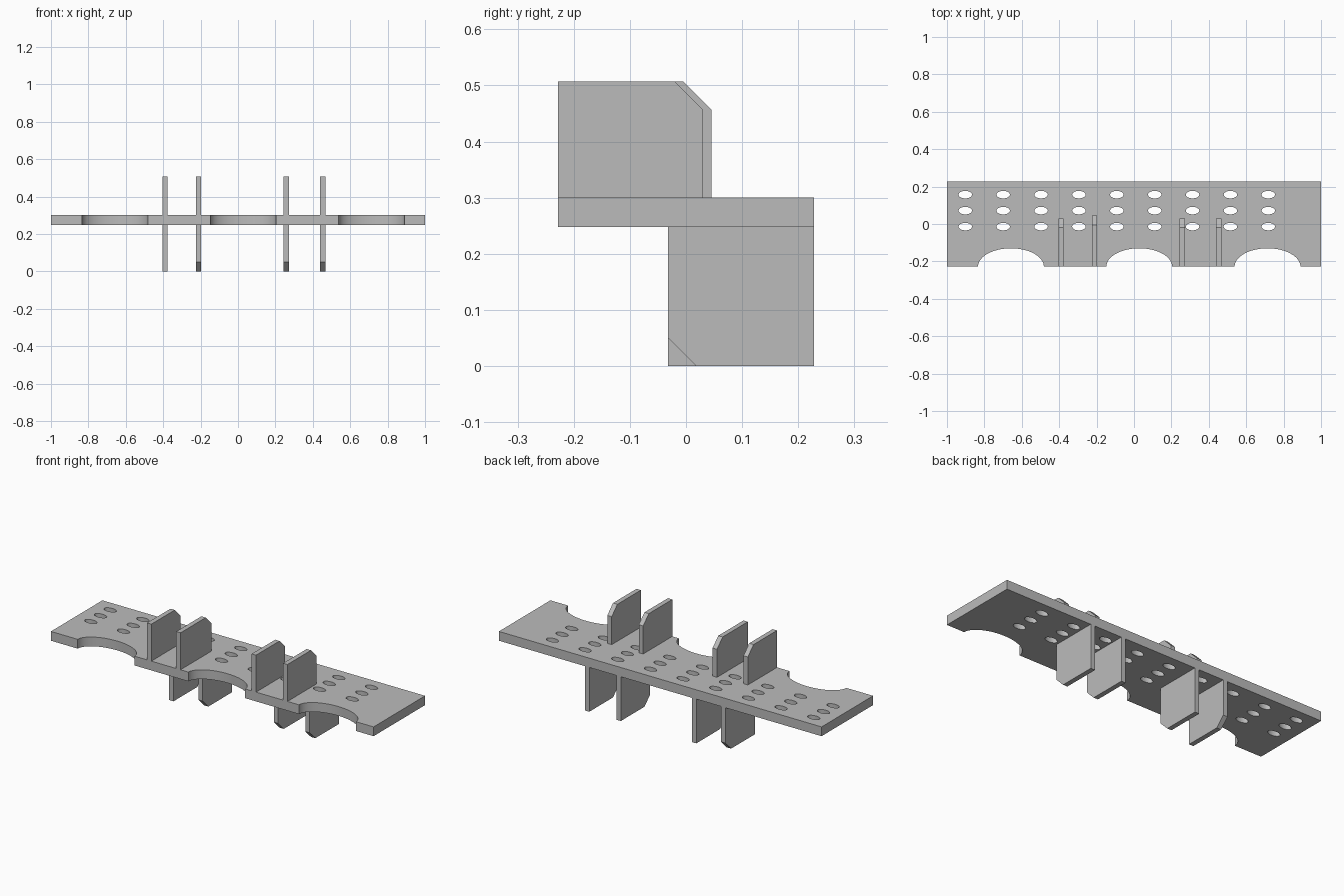
import bpy
import bmesh
from math import cos, sin, pi, radians

cube = bpy.data.objects.get("Cube")
if cube:
    bpy.data.objects.remove(cube)

GREY = (0.5, 0.5, 0.5, 1.0)
grey = bpy.data.materials.new("plain grey")
grey.use_nodes = True
grey.diffuse_color = GREY
grey.node_tree.nodes["Principled BSDF"].inputs["Base Color"].default_value = GREY

DEPTH = 0.228              # half depth of the shelf
BOTTOM, TOP = 0.248, 0.30  # shelf faces
PEAK = 0.507               # top of the upper fins
CUT = 0.05                 # corner chamfer
THICK = 0.027              # fin thickness


def ellipse(cx, cy, rx, ry, start, end, steps):
    """Points along an elliptical arc, both ends included."""
    angles = [start + (end - start) * i / steps for i in range(steps + 1)]
    return [(cx + rx * cos(a), cy + ry * sin(a)) for a in angles]


def add_spline(curve, points):
    spline = curve.splines.new('POLY')
    spline.points.add(len(points) - 1)
    for p, (x, y) in zip(spline.points, points):
        p.co = (x, y, 0, 1)
    spline.use_cyclic_u = True


# Shelf: outline with three scalloped cut-outs along the front edge
outline = [(-1, -DEPTH)]
for cx in (-0.658, 0.028, 0.714):
    outline += ellipse(cx, -DEPTH, 0.176, 0.098, pi, 0, 32)
outline += [(1, -DEPTH), (1, DEPTH), (-1, DEPTH)]

curve = bpy.data.curves.new("shelf", 'CURVE')
curve.dimensions = '2D'
curve.fill_mode = 'BOTH'
curve.extrude = (TOP - BOTTOM) / 2
add_spline(curve, outline)

# Three rows of oval holes
for col in range(9):
    for row in range(3):
        hole = ellipse(-0.902 + col * 0.2025, -0.014 + row * 0.0855,
                       0.036, 0.02, 0, 2 * pi, 32)
        add_spline(curve, hole[:-1])

shelf = bpy.data.objects.new("shelf", curve)
shelf.location.z = (TOP + BOTTOM) / 2
bpy.context.collection.objects.link(shelf)
bpy.ops.object.select_all(action='DESELECT')
shelf.select_set(True)
bpy.context.view_layer.objects.active = shelf
bpy.ops.object.convert(target='MESH')
shelf = bpy.context.view_layer.objects.active

# Weld the filled faces to the rims
bm = bmesh.new()
bm.from_mesh(shelf.data)
bmesh.ops.remove_doubles(bm, verts=bm.verts, dist=0.0001)
bmesh.ops.recalc_face_normals(bm, faces=bm.faces)
bm.to_mesh(shelf.data)
bm.free()
shelf.data.materials.clear()
shelf.data.materials.append(grey)
bpy.ops.object.shade_smooth_by_angle(angle=radians(30))


def add_fin(name, x, profile):
    """Upright plate from a (y, z) profile, centred on x."""
    bm = bmesh.new()
    face = bm.faces.new([bm.verts.new((x - THICK / 2, y, z)) for y, z in profile])
    out = bmesh.ops.extrude_face_region(bm, geom=[face])
    moved = [v for v in out["geom"] if isinstance(v, bmesh.types.BMVert)]
    bmesh.ops.translate(bm, verts=moved, vec=(THICK, 0, 0))
    bmesh.ops.recalc_face_normals(bm, faces=bm.faces)
    mesh = bpy.data.meshes.new(name)
    bm.to_mesh(mesh)
    bm.free()
    mesh.materials.append(grey)
    bpy.context.collection.objects.link(bpy.data.objects.new(name, mesh))


# Fins: position, back edge of the upper one, whether the lower one is cut at the back
FINS = [("far_right", -0.391, 0.03, True), ("inner_right", -0.21, 0.045, False),
        ("inner_left", 0.258, 0.03, False), ("far_left", 0.453, 0.03, False)]
FRONT = -0.032             # front edge of the lower fins

for name, x, back, cut_back in FINS:
    add_fin(name + "_upper_fin", x, [
        (-DEPTH, TOP), (back, TOP), (back, PEAK - CUT),
        (back - CUT, PEAK), (-DEPTH, PEAK)])
    if cut_back:
        lower = [(FRONT, BOTTOM), (FRONT, 0), (DEPTH - CUT, 0),
                 (DEPTH, CUT), (DEPTH, BOTTOM)]
    else:
        lower = [(FRONT, BOTTOM), (FRONT, CUT), (FRONT + CUT, 0),
                 (DEPTH, 0), (DEPTH, BOTTOM)]
    add_fin(name + "_lower_fin", x, lower)
